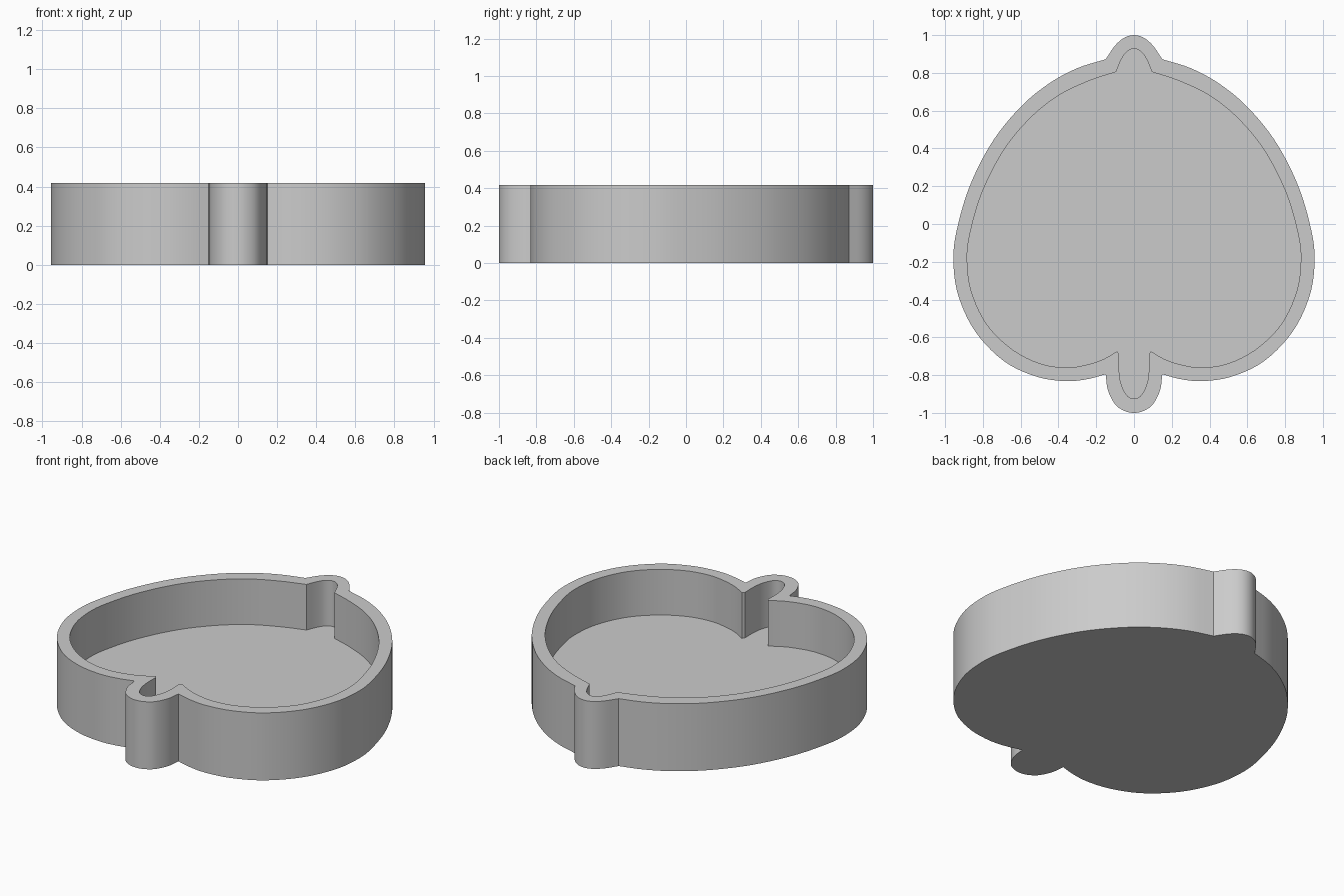
import bpy, bmesh
from mathutils import Vector

HEIGHT, FLOOR = 0.417, 0.135

cube = bpy.data.objects.get("Cube")
if cube:
    bpy.data.objects.remove(cube)

grey = bpy.data.materials.new("plain grey")
grey.use_nodes = True
colour = (0.6, 0.6, 0.6, 1)
grey.diffuse_color = colour
grey.node_tree.nodes["Principled BSDF"].inputs["Base Color"].default_value = colour


def spline(points, samples):
    """Evenly spaced samples of a smooth curve through the points."""
    p = [Vector(q) for q in points]

    def beyond(end, near):
        # mirror on the centre line, extend straight at a corner
        return Vector((-near.x, near.y)) if end.x == 0 else 2 * end - near

    p = [beyond(p[0], p[1])] + p + [beyond(p[-1], p[-2])]
    fine = []
    for a, b, c, d in zip(p, p[1:], p[2:], p[3:]):
        for i in range(20):
            t = i / 20
            fine.append(0.5 * (2 * b + (c - a) * t + (2 * a - 5 * b + 4 * c - d) * t * t
                               + (3 * b - a - 3 * c + d) * t ** 3))
    fine.append(p[-2])
    dist = [0.0]
    for a, b in zip(fine, fine[1:]):
        dist.append(dist[-1] + (b - a).length)
    out, k = [], 0
    for i in range(samples + 1):
        target = dist[-1] * i / samples
        while k < len(fine) - 2 and dist[k + 1] < target:
            k += 1
        out.append(fine[k].lerp(fine[k + 1], (target - dist[k]) / (dist[k + 1] - dist[k])))
    return out


def outline(tip, side, stem):
    """Closed symmetric outline from three half-profile sections."""
    half = spline(tip, 12)[:-1] + spline(side, 64)[:-1] + spline(stem, 16)
    return half + [Vector((-v.x, v.y)) for v in reversed(half[1:-1])]


# Outer wall: pointed tip at the back, rounded body, short stem at the front
outer = outline(
    [(0, 1), (.05, .987), (.1, .945), (.15, .872)],
    [(.15, .872), (.3, .825), (.45, .744), (.6, .62), (.75, .435), (.87, .2), (.94, -.04),
     (.956, -.2), (.93, -.38), (.84, -.57), (.69, -.725), (.52, -.807), (.36, -.832),
     (.24, -.82), (.15, -.795)],
    [(.15, -.795), (.138, -.88), (.1, -.955), (.05, -.99), (0, -1)])

# Inner wall of the tray
inner = outline(
    [(0, .928), (.04, .91), (.07, .865), (.095, .805)],
    [(.095, .805), (.24, .757), (.4, .68), (.55, .56), (.69, .39), (.805, .165), (.87, -.06),
     (.883, -.2), (.86, -.36), (.78, -.53), (.65, -.66), (.5, -.738), (.36, -.76),
     (.25, -.745), (.16, -.715), (.09, -.674)],
    [(.09, -.674), (.079, -.69), (.08, -.76), (.07, -.84), (.04, -.905), (0, -.925)])

# Tray: stacked loops bridged into walls and rim, then capped below and inside
bm = bmesh.new()
loops = [[bm.verts.new((v.x, v.y, z)) for v in shape]
         for shape, z in ((outer, 0), (outer, HEIGHT), (inner, HEIGHT), (inner, FLOOR))]
n = len(outer)
for low, high in zip(loops, loops[1:]):
    for i in range(n):
        j = (i + 1) % n
        bm.faces.new((low[i], low[j], high[j], high[i]))
bm.faces.new(loops[0])
bm.faces.new(loops[-1])
bmesh.ops.recalc_face_normals(bm, faces=bm.faces)

mesh = bpy.data.meshes.new("leaf_shaped_tray")
bm.to_mesh(mesh)
bm.free()
mesh.materials.append(grey)
tray = bpy.data.objects.new("leaf_shaped_tray", mesh)
bpy.context.collection.objects.link(tray)

# Smooth walls with crisp edges
bpy.ops.object.select_all(action="DESELECT")
tray.select_set(True)
bpy.context.view_layer.objects.active = tray
bpy.ops.object.shade_smooth_by_angle(angle=0.5)
